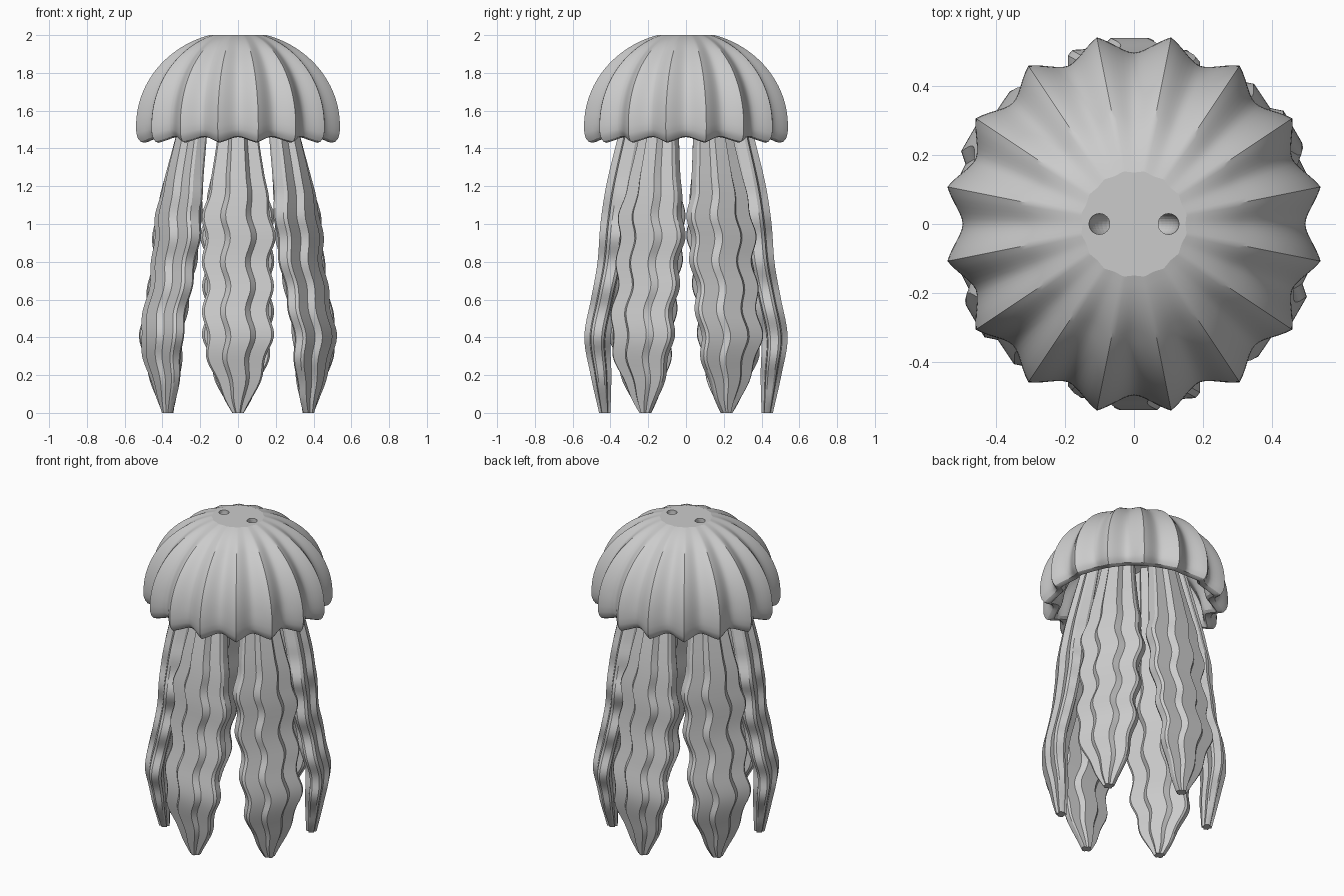
import bpy, bmesh
from math import sin, cos, pi, radians

if "Cube" in bpy.data.objects:
    bpy.data.objects.remove(bpy.data.objects["Cube"])

LOBES, SEGS = 16, 192


def make_object(name, bm, angle=35):
    bmesh.ops.recalc_face_normals(bm, faces=bm.faces)
    mesh = bpy.data.meshes.new(name)
    bm.to_mesh(mesh)
    bm.free()
    ob = bpy.data.objects.new(name, mesh)
    bpy.context.collection.objects.link(ob)
    bpy.ops.object.select_all(action='DESELECT')
    bpy.context.view_layer.objects.active = ob
    ob.select_set(True)
    bpy.ops.object.shade_smooth_by_angle(angle=radians(angle))
    return ob


def loft(bm, rings):
    loops = [[bm.verts.new(p) for p in ring] for ring in rings]
    for a, b in zip(loops, loops[1:]):
        n = len(a)
        for i in range(n):
            bm.faces.new((a[i], a[(i + 1) % n], b[(i + 1) % n], b[i]))
    bm.faces.new(loops[0])
    bm.faces.new(loops[-1])


def interp(table, z):
    # smooth cubic reading of a small (z, value) table
    for i in range(len(table) - 1):
        (z0, a), (z1, b) = table[i], table[i + 1]
        if z <= z1:
            h = z1 - z0
            t = (z - z0) / h

            def slope(k):
                p, q = table[max(k - 1, 0)], table[min(k + 1, len(table) - 1)]
                return (q[1] - p[1]) / (q[0] - p[0])
            return ((2*t**3 - 3*t**2 + 1) * a + (t**3 - 2*t**2 + t) * h * slope(i)
                    + (3*t**2 - 2*t**3) * b + (t**3 - t**2) * h * slope(i + 1))
    return table[-1][1]


# Bell: fluted hollow dome; profile runs from flat top, round the rim, to the inside
profile = []
for i in range(25):
    a = radians(73.7) * (1 - i / 24)
    profile.append((0.55 * cos(a), 1.52 + 0.5 * sin(a)))
profile += [(0.549, 1.48), (0.54, 1.453), (0.525, 1.435), (0.505, 1.43),
            (0.485, 1.435), (0.468, 1.455), (0.46, 1.49)]
for i in range(1, 15):
    a = pi / 2 * i / 15
    profile.append((0.455 * cos(a), 1.5 + 0.32 * sin(a)))

rings = []
for r, z in profile:
    ring = []
    for s in range(SEGS):
        a = 2 * pi * s / SEGS
        t = 1 - abs(2 * ((LOBES * a / (2 * pi)) % 1) - 1)      # 1 on ridges, 0 in valleys
        flute = 0.35 * (0.5 - 0.5 * cos(pi * t)) + 0.65 * t ** 1.6
        depth = 0.1 * min(1, max(0.3, (r - 0.05) / 0.3))
        rr = r * (1 - depth * (1 - flute))
        lift = 0.03 * (1 - flute) * min(1, max(0, (1.6 - z) / 0.17))
        ring.append((rr * cos(a), rr * sin(a), z + lift))
    rings.append(ring)
bm = bmesh.new()
loft(bm, rings)
bell = make_object("bell", bm, 30)

# Cord tunnel: U-shaped bore opening as two holes on the flat top
bpy.ops.mesh.primitive_torus_add(major_radius=0.1, minor_radius=0.03, major_segments=48,
                                 minor_segments=24, location=(0, 0, 2), rotation=(pi / 2, 0, 0))
cutter = bpy.context.object
cutter.name = "cord_tunnel_cutter"
cutter.hide_render = True
mod = bell.modifiers.new("cord_tunnel", 'BOOLEAN')
mod.operation, mod.solver, mod.object = 'DIFFERENCE', 'EXACT', cutter
bpy.context.view_layer.objects.active = bell
bpy.ops.object.modifier_apply(modifier=mod.name)
bpy.data.objects.remove(cutter)
# the flat top stays flat, with a crisp border
for p in bell.data.polygons:
    if p.normal.z > 0.999 and p.center.z > 1.99:
        p.use_smooth = False

# Tentacles: ribbed, wavy blades hanging from inside the bell
RADIUS = [(0, .43), (.2, .45), (.4, .468), (.6, .43), (.8, .39), (1, .368),
          (1.2, .338), (1.45, .288), (1.8, .22)]
WIDTH = [(0, .03), (.1, .085), (.25, .145), (.4, .175), (.6, .175), (.8, .177),
         (1, .185), (1.2, .15), (1.45, .11), (1.8, .07)]
THICK = [(0, .03), (.2, .055), (.4, .07), (.7, .075), (1, .085), (1.2, .085),
         (1.45, .075), (1.8, .05)]
HALF = [(1, .3), (.93, .5), (.45, .58), (.3, 1)]
front = HALF + [(-u, v) for u, v in reversed(HALF)]
section = front + [(-u, -v) for u, v in front]

for k in range(6):
    a = pi / 2 + k * pi / 3
    rings = []
    for i in range(73):
        z = 1.8 * i / 72
        r, w, t = (interp(tab, z) for tab in (RADIUS, WIDTH, THICK))
        fade = min(1, max(0, (1.25 - z) / 0.25)) * min(1, z / 0.35)
        sway = 0.015 * fade * cos(2 * pi * (z - 0.8) / 0.26)
        ring = []
        for u, v in section:
            out, side = r + v * t, u * w + sway
            ring.append((out * cos(a) + side * sin(a), out * sin(a) - side * cos(a), z))
        rings.append(ring)
    bm = bmesh.new()
    loft(bm, rings)
    make_object(f"tentacle_{k + 1}", bm, 25)
